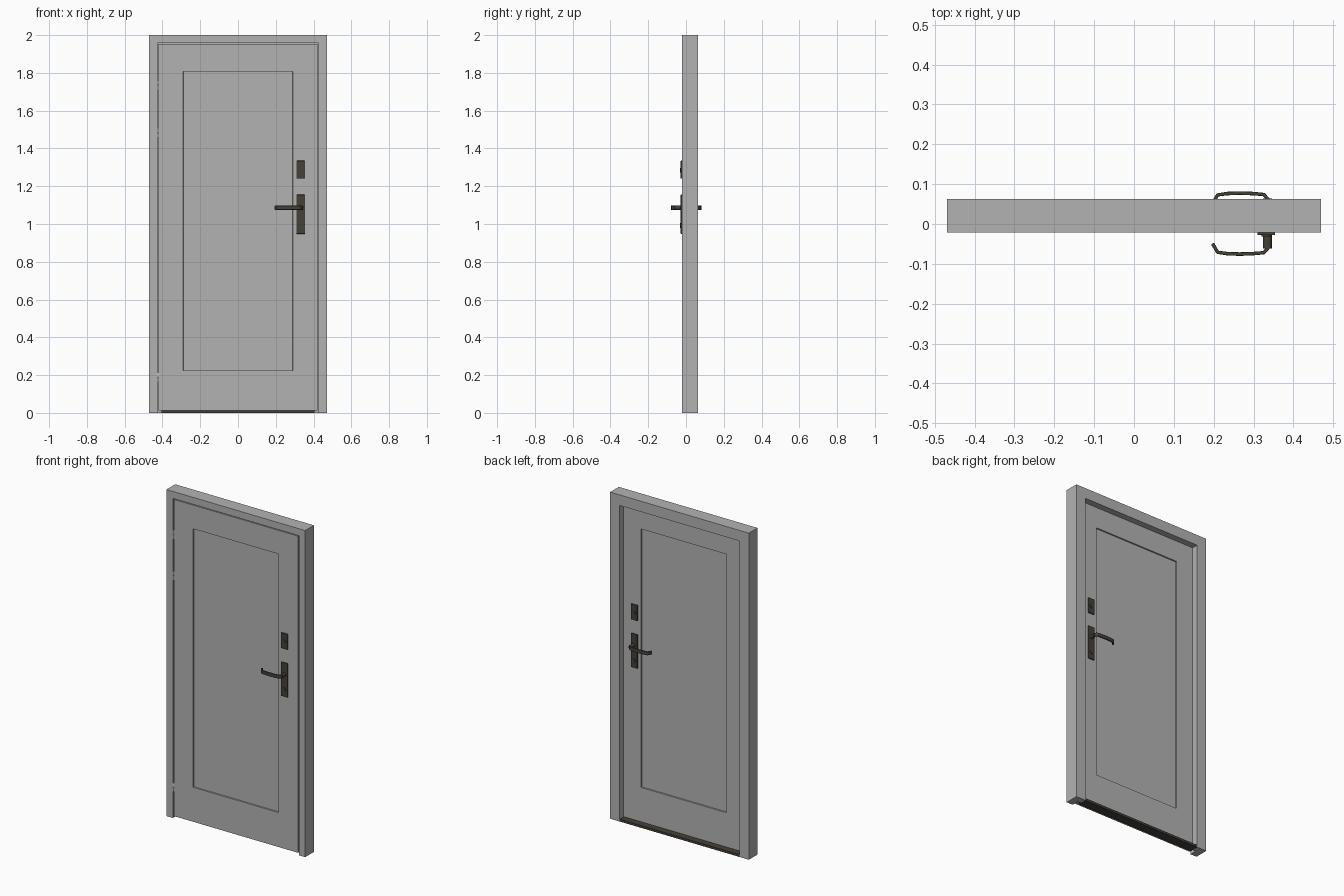
import bpy, bmesh
from math import pi
from mathutils import Matrix, Vector

if "Cube" in bpy.data.objects:
    bpy.data.objects.remove(bpy.data.objects["Cube"])


def material(name, rgb):
    m = bpy.data.materials.new(name)
    m.use_nodes = True
    m.diffuse_color = (*rgb, 1)
    m.node_tree.nodes["Principled BSDF"].inputs["Base Color"].default_value = (*rgb, 1)
    return m


GREY = material("grey paint", (0.45, 0.45, 0.45))
BRONZE = material("dark bronze", (0.06, 0.053, 0.042))
STEEL = material("light steel", (0.65, 0.65, 0.65))

FRONT, BACK = -0.02, 0.022          # door leaf surfaces
MID = (FRONT + BACK) / 2
HANDLE_X, LEVER_Z = 0.332, 1.086


def finish(name, bm, mat, bevel=0):
    bmesh.ops.recalc_face_normals(bm, faces=bm.faces)
    mesh = bpy.data.meshes.new(name)
    bm.to_mesh(mesh)
    bm.free()
    mesh.materials.append(mat)
    ob = bpy.data.objects.new(name, mesh)
    bpy.context.collection.objects.link(ob)
    if bevel:
        mod = ob.modifiers.new("soft edges", "BEVEL")
        mod.width = bevel
        mod.segments = 2
    return ob


def box_bmesh(low, high):
    bm = bmesh.new()
    low, high = Vector(low), Vector(high)
    place = Matrix.Translation((low + high) / 2) @ Matrix.Diagonal(high - low).to_4x4()
    bmesh.ops.create_cube(bm, size=1, matrix=place)
    return bm


def box(name, low, high, mat, bevel=0):
    return finish(name, box_bmesh(low, high), mat, bevel)


def rod(name, centre, radius, length, mat, along_y=True, sides=20):
    bm = bmesh.new()
    turn = Matrix.Rotation(pi / 2, 4, "X") if along_y else Matrix.Identity(4)
    bmesh.ops.create_cone(bm, cap_ends=True, segments=sides, radius1=radius,
                          radius2=radius, depth=length,
                          matrix=Matrix.Translation(centre) @ turn)
    ob = finish(name, bm, mat)
    bpy.context.view_layer.objects.active = ob
    ob.select_set(True)
    bpy.ops.object.shade_smooth_by_angle()
    ob.select_set(False)


# Frame: rebated section (depth, inset) swept up, across and down with mitres
section = [(-0.021, 0), (-0.021, 0.043), (0.024, 0.043),
           (0.024, 0.065), (0.063, 0.065), (0.063, 0)]
bm = bmesh.new()
rings = []
for side, at_top in ((-1, 0), (-1, 1), (1, 1), (1, 0)):
    rings.append([bm.verts.new((side * (0.47 - inset), y, at_top * (2 - inset)))
                  for y, inset in section])
for a, b in zip(rings, rings[1:]):
    for i in range(len(section)):
        j = (i + 1) % len(section)
        bm.faces.new((a[i], a[j], b[j], b[i]))
bm.faces.new(rings[0])
bm.faces.new(rings[-1])
finish("frame", bm, GREY)

# Door leaf with a shallow sunk panel on both faces
bm = box_bmesh((-0.42, FRONT, 0.013), (0.42, BACK, 1.952))
bm.normal_update()
for face in [f for f in bm.faces if abs(f.normal.y) > 0.9]:
    bmesh.ops.inset_region(bm, faces=[face], thickness=0.1)
    for v in face.verts:
        v.co.x = 0.29 if v.co.x > 0 else -0.29
        v.co.z = 1.807 if v.co.z > 1 else 0.224
    bm.normal_update()
    bmesh.ops.inset_region(bm, faces=[face], thickness=0.001, depth=-0.008)
finish("door_leaf", bm, GREY)

# Threshold
box("threshold", (-0.405, 0.006, 0), (0.405, 0.063, 0.014), BRONZE)

# Hinges: pairs of knuckles set in the gap
for n, z in enumerate((0.188, 1.482, 1.735)):
    for part, shift in (("lower", -0.014), ("upper", 0.014)):
        rod(f"hinge_{n + 1}_{part}", (-0.4235, -0.015, z + shift), 0.0055, 0.022,
            STEEL, along_y=False, sides=12)

# Lever path: x and distance from the leaf's middle plane
lever_path = [(0.341, 0.056), (0.326, 0.073), (0.297, 0.0755), (0.265, 0.0765),
              (0.235, 0.0755), (0.21, 0.072), (0.197, 0.05)]


def lever(name, side):
    bm = bmesh.new()
    pts = [Vector(p) for p in lever_path]
    rings = []
    for i, p in enumerate(pts):
        along = (pts[min(i + 1, len(pts) - 1)] - pts[max(i - 1, 0)]).normalized()
        across = Vector((-along.y, along.x)) * 0.0045
        rings.append([bm.verts.new((q.x, MID + side * q.y, LEVER_Z + h))
                      for q, h in ((p + across, -0.011), (p + across, 0.011),
                                   (p - across, 0.011), (p - across, -0.011))])
    for a, b in zip(rings, rings[1:]):
        for i in range(4):
            j = (i + 1) % 4
            bm.faces.new((a[i], a[j], b[j], b[i]))
    bm.faces.new(rings[0])
    bm.faces.new(rings[-1])
    finish(name, bm, BRONZE, 0.002)


# Handle sets, one on each face
for label, side in (("front", -1), ("back", 1)):
    skin = FRONT if side < 0 else BACK
    outer = skin + side * 0.008
    for part, low, high, key_z in (("handle_plate", 0.948, 1.155, 0.992),
                                   ("lock_plate", 1.24, 1.335, 1.285)):
        box(f"{label}_{part}", (HANDLE_X - 0.022, min(skin, outer), low),
            (HANDLE_X + 0.022, max(skin, outer), high), BRONZE, 0.0015)
        rod(f"{label}_{part}_cylinder", (HANDLE_X, outer, key_z), 0.012, 0.008, BRONZE)
    rod(f"{label}_handle_stem", (HANDLE_X + 0.003, MID + side * 0.042, LEVER_Z),
        0.011, 0.042, BRONZE)
    lever(f"{label}_lever", side)
